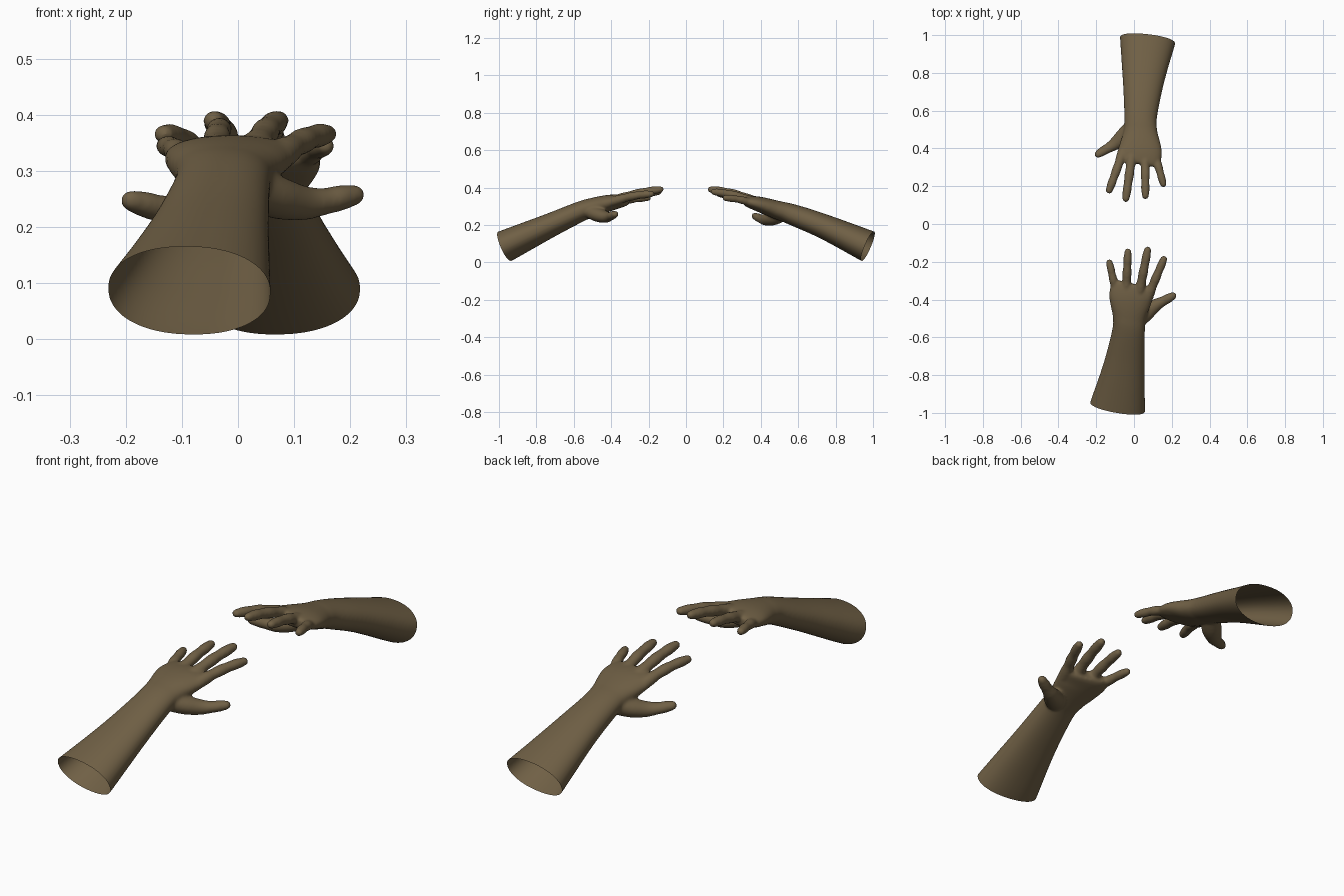
import bpy, bmesh, math
from mathutils import Vector, Matrix

if "Cube" in bpy.data.objects:
    bpy.data.objects.remove(bpy.data.objects["Cube"])

skin = bpy.data.materials.new("olive brown skin")
skin.diffuse_color = (0.162, 0.117, 0.060, 1)
skin.use_nodes = True
skin.node_tree.nodes["Principled BSDF"].inputs["Base Color"].default_value = skin.diffuse_color


def spline(pts, steps=6):
    """Catmull-Rom through rows of (x, y, z, half width, half thickness)."""
    rows = [Vector(p) for p in pts]
    rows = [rows[0] * 2 - rows[1]] + rows + [rows[-1] * 2 - rows[-2]]
    out = []
    for i in range(1, len(rows) - 2):
        a, b, c, d = rows[i - 1:i + 3]
        for k in range(steps):
            t = k / steps
            out.append(0.5 * (2 * b + (c - a) * t + (2 * a - 5 * b + 4 * c - d) * t ** 2
                              + (3 * b - a - 3 * c + d) * t ** 3))
    out.append(rows[-2])
    return out


def loft(bm, pts, round_tip=False, power=1.0, sides=28):
    """Closed tube of elliptical sections, square to its path."""
    rows = spline(pts)
    if round_tip:
        end = rows[-1].copy()
        d = (Vector(end[:3]) - Vector(rows[-2][:3])).normalized()
        for a in (20, 40, 58, 74, 85):
            a = math.radians(a)
            p = Vector(end[:3]) + d * end[3] * math.sin(a)
            rows.append(Vector((*p, end[3] * math.cos(a), end[4] * math.cos(a))))
    rings = []
    for i, r in enumerate(rows):
        a, b = rows[max(i - 1, 0)], rows[min(i + 1, len(rows) - 1)]
        t = (Vector(b[:3]) - Vector(a[:3])).normalized()
        side = t.cross(Vector((0, 0, 1))).normalized()
        up = side.cross(t)
        ring = []
        for k in range(sides):
            an = 2 * math.pi * k / sides
            c, s = math.cos(an), math.sin(an)
            c = math.copysign(abs(c) ** power, c)
            s = math.copysign(abs(s) ** power, s)
            ring.append(bm.verts.new(Vector(r[:3]) + side * r[3] * c + up * r[4] * s))
        rings.append(ring)
    for p, q in zip(rings, rings[1:]):
        for k in range(sides):
            n = (k + 1) % sides
            bm.faces.new((p[k], p[n], q[n], q[k]))
    bm.faces.new(rings[0][::-1])
    bm.faces.new(rings[-1])


ARM = [(-.096, -1.03, .062, .152, .087), (-.087, -.968, .087, .147, .085),
       (-.066, -.84, .146, .124, .074), (-.047, -.71, .206, .103, .063),
       (-.028, -.56, .274, .086, .054), (-.024, -.49, .297, .089, .050),
       (-.020, -.43, .313, .106, .046), (-.015, -.38, .324, .117, .040),
       (-.004, -.335, .331, .115, .031), (0, -.318, .333, .10, .022)]
# finger: base, tip centre, radius scale
FINGERS = [((-.090, -.385, .312), (-.130, -.203, .345), .92),
           ((-.042, -.375, .326), (-.032, -.147, .378), 1.0),
           ((.026, -.375, .333), (.072, -.138, .390), 1.03),
           ((.072, -.390, .325), (.158, -.186, .366), 1.0)]
THUMB = [(.015, -.52, .274, .040, .036), (.065, -.468, .254, .044, .038),
         (.115, -.430, .243, .034, .031), (.155, -.408, .246, .026, .024),
         (.182, -.394, .252, .025, .023), (.206, -.380, .257, .020, .019)]
PROFILE = [.028, .027, .023, .0245, .0215, .0225, .0185]


def build_arm(name, place, wrist_drop=0.0):
    bm = bmesh.new()
    # forearm and palm
    loft(bm, ARM, power=.92, sides=40)
    # fingers, slightly arched with thicker joints
    for base, tip, s in FINGERS:
        a, b = Vector(base), Vector(tip)
        pts = []
        for i, r in enumerate(PROFILE):
            t = i / (len(PROFILE) - 1)
            p = a.lerp(b, t) + Vector((0, 0, .008 * math.sin(math.pi * t)))
            pts.append((*p, r * s, r * s * .95))
        loft(bm, pts, True)
    # thumb
    loft(bm, THUMB, True)
    bmesh.ops.recalc_face_normals(bm, faces=bm.faces)
    me = bpy.data.meshes.new(name)
    bm.to_mesh(me)
    bm.free()
    ob = bpy.data.objects.new(name, me)
    bpy.context.collection.objects.link(ob)

    # fuse the parts into one smooth skin
    rm = ob.modifiers.new("fuse", 'REMESH')
    rm.mode = 'VOXEL'
    rm.voxel_size = .006
    sm = ob.modifiers.new("soften", 'SMOOTH')
    sm.factor = .5
    sm.iterations = 8
    dg = bpy.context.evaluated_depsgraph_get()
    fused = bpy.data.meshes.new_from_object(ob.evaluated_get(dg))
    ob.modifiers.clear()
    ob.data = fused

    # cut the forearm open, then place the arm
    bm = bmesh.new()
    bm.from_mesh(fused)
    bmesh.ops.bisect_plane(bm, geom=bm.verts[:] + bm.edges[:] + bm.faces[:],
                           plane_co=(-.087, -.968, .087),
                           plane_no=Vector((.16, .92, .387)).normalized(), clear_inner=True)
    for v in bm.verts:
        v.co.z -= wrist_drop * math.exp(-((v.co.y + .5) / .16) ** 2)
    bm.transform(place)
    bm.to_mesh(fused)
    bm.free()
    fused.materials.clear()
    fused.materials.append(skin)
    for p in fused.polygons:
        p.use_smooth = True
        p.material_index = 0


build_arm("front_arm", Matrix.Identity(4))
# back arm: half turn, swung a little about the middle of the forearm
pivot = Vector((0, .69, 0))
swing = (Matrix.Translation(pivot) @ Matrix.Rotation(math.radians(3), 4, 'Z')
         @ Matrix.Translation(-pivot))
build_arm("back_arm", swing @ Matrix.Rotation(math.pi, 4, 'Z'), .018)
